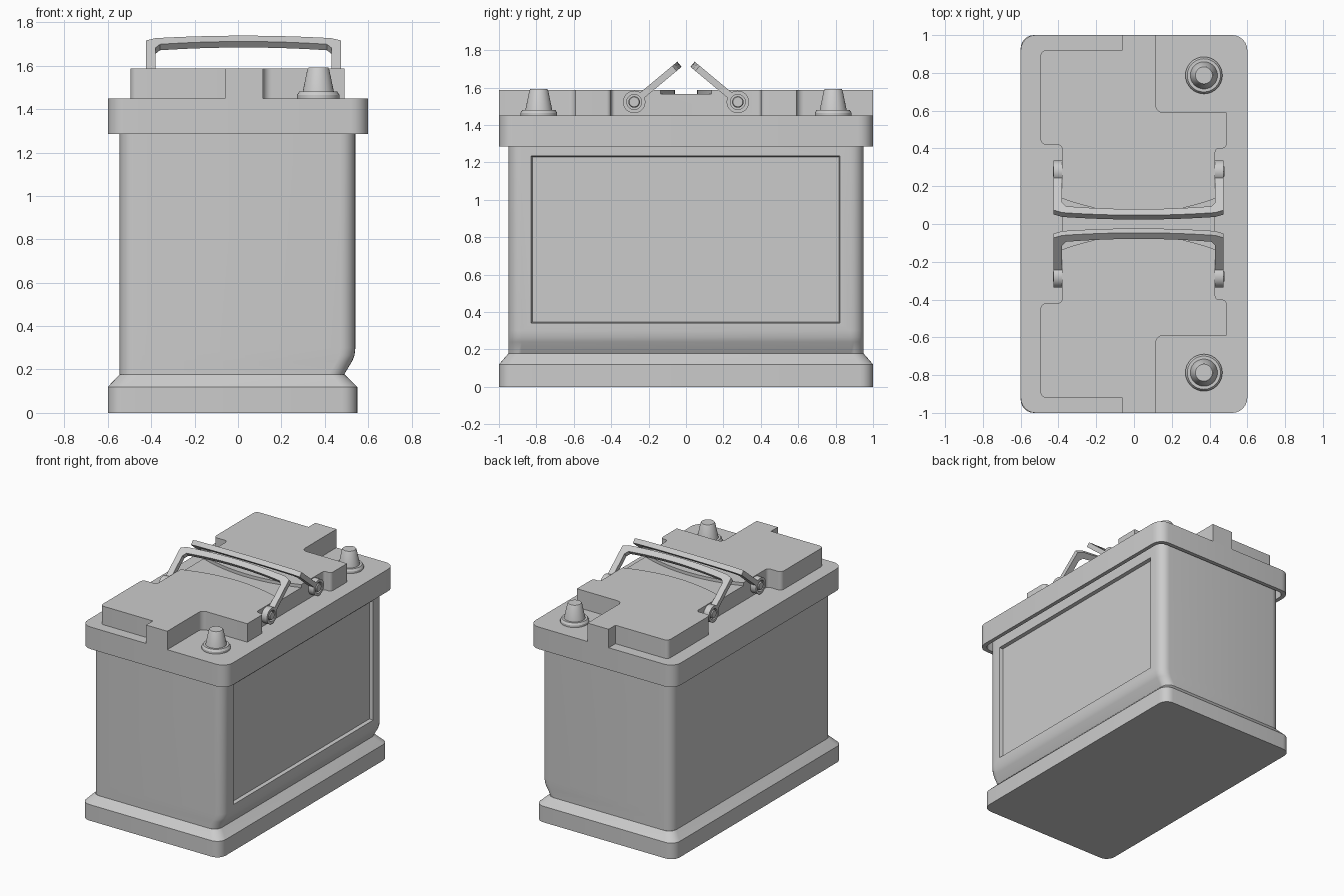
import bpy, bmesh
from math import sin, cos, pi, radians

if "Cube" in bpy.data.objects:
    bpy.data.objects.remove(bpy.data.objects["Cube"])


def loft(name, rings, closed=False, angle=30):
    """Skin equal-length point rings; cap the ends unless closed."""
    n = len(rings[0])
    bm = bmesh.new()
    vs = [[bm.verts.new(p) for p in r] for r in rings]
    pairs = list(zip(vs, vs[1:])) + ([(vs[-1], vs[0])] if closed else [])
    for a, b in pairs:
        for i in range(n):
            j = (i + 1) % n
            bm.faces.new((a[i], a[j], b[j], b[i]))
    if not closed:
        bm.faces.new(vs[0])
        bm.faces.new(vs[-1])
    bmesh.ops.recalc_face_normals(bm, faces=bm.faces)
    me = bpy.data.meshes.new(name)
    bm.to_mesh(me)
    bm.free()
    ob = bpy.data.objects.new(name, me)
    bpy.context.collection.objects.link(ob)
    smooth(ob, angle)
    return ob


def smooth(ob, angle=30):
    bpy.ops.object.select_all(action='DESELECT')
    ob.select_set(True)
    bpy.context.view_layer.objects.active = ob
    bpy.ops.object.shade_smooth_by_angle(angle=radians(angle))


def cut(ob, cutter):
    m = ob.modifiers.new("cut", 'BOOLEAN')
    m.operation, m.object, m.solver = 'DIFFERENCE', cutter, 'EXACT'
    bpy.context.view_layer.objects.active = ob
    bpy.ops.object.modifier_apply(modifier=m.name)
    bpy.data.objects.remove(cutter)
    smooth(ob)


def rounded(pts, seg=6):
    """Round right-angled corners of a 2D outline given as (x, y, radius)."""
    out = []
    for i, (x, y, r) in enumerate(pts):
        if r == 0:
            out.append((x, y))
            continue
        ends = []
        for q in (pts[i - 1], pts[(i + 1) % len(pts)]):
            dx, dy = q[0] - x, q[1] - y
            d = (dx * dx + dy * dy) ** 0.5
            ends.append((dx / d * r, dy / d * r))
        (ax, ay), (bx, by) = ends
        for k in range(seg + 1):
            t = k / seg * pi / 2
            out.append((x + ax * (1 - sin(t)) + bx * (1 - cos(t)),
                        y + ay * (1 - sin(t)) + by * (1 - cos(t))))
    # the sin/cos blend walks from the first tangent point to the second
    return out


def rect(x0, x1, y, r, z):
    pts = [(x0, -y, r), (x1, -y, r), (x1, y, r), (x0, y, r)]
    return [(px, py, z) for px, py in rounded(pts)]


def prism(name, outline, z0, z1):
    return loft(name, [[(x, y, z) for x, y in outline] for z in (z0, z1)])


def circle(r, h, axis, c, seg=32):
    ring = [(r * cos(2 * pi * i / seg), r * sin(2 * pi * i / seg)) for i in range(seg)]
    if axis == 'x':
        return [(h, c[0] + a, c[1] + b) for a, b in ring]
    return [(c[0] + a, c[1] + b, h) for a, b in ring]


# Foot with sloped shoulder
loft("base", [rect(-.6, .55, 1, .07, 0), rect(-.6, .55, 1, .07, .12),
              rect(-.545, .49, .95, .06, .178)])

# Case, undercut at the bottom of the right side
body = loft("case", [rect(-.545, x, .95, .07, z) for x, z in
                     ((.49, .17), (.49, .178), (.527, .24), (.537, .265), (.541, .30), (.541, 1.40))])
cut(body, loft("panel_cutter", [[(x, -.828 + g, .34 + g), (x, .823 - g, .34 + g),
                                 (x, .823 - g, 1.235 - g), (x, -.828 + g, 1.235 - g)]
                                for x, g in ((.516, .006), (.541, 0), (.6, 0))]))

# Lid with hollow skirt
loft("lid", [rect(-.57, .57, .97, .06, 1.38), rect(-.57, .57, .97, .06, 1.285),
             rect(-.6, .6, 1, .08, 1.285), rect(-.6, .6, 1, .08, 1.45)])

# Raised cover on the lid, with a waisted channel across the middle
half = [(.43, .40, .02), (.49, .40, .025), (.49, .59, 0), (.115, .59, .04), (.115, 1, 0),
        (-.06, 1, 0), (-.06, .92, 0), (-.495, .92, .03), (-.495, .42, .03), (-.38, .42, .025)]
cover = prism("cover", rounded(half + [(x, -y, r) for x, y, r in reversed(half)]), 1.45, 1.588)
xs = [.025 + .46 * i / 12 for i in range(-12, 13)]
side = [(x, .06 + .075 * ((x - .025) / .405) ** 2) for x in xs]
cut(cover, prism("channel_cutter", side + [(x, -y) for x, y in reversed(side)], 1.565, 1.7))

# Tapered terminals
for s, tag in ((-1, "front"), (1, "back")):
    loft(f"terminal_{tag}", [circle(r, z, 'z', (.37, s * .787)) for r, z in
                             ((.098, 1.44), (.098, 1.465), (.088, 1.48), (.072, 1.48),
                              (.05, 1.585), (.045, 1.592))])

# Folding handles: bowed frame, eyelets and pivot pins
arc = [i / 8 for i in range(-8, 9)]
outer = [(-.45, .045), (-.45, .28)] + [(.405 * a, .315 - .018 * a * a) for a in arc] \
    + [(.45, .28), (.45, .045)]
inner = [(.405, .045), (.405, .228)] + [(.385 * a, .273 - .02 * a * a) for a in reversed(arc)] \
    + [(-.405, .228), (-.405, .045)]
SN, CS = .64, .768
PY, PZ, PX = .277, 1.523, .025
for s, tag in ((-1, "front"), (1, "back")):
    loft(f"handle_{tag}", [[(PX + u, s * (PY - CS * v + SN * n), PZ + SN * v + CS * n)
                            for u, v in outer + inner] for n in (-.018, .018)], angle=20)
    for e, end in ((-1, "left"), (1, "right")):
        c = (s * PY, PZ)
        loft(f"handle_eyelet_{tag}_{end}",
             [circle(r, PX + e * h, 'x', c) for r, h in
              ((.06, .405), (.06, .45), (.04, .45), (.04, .405))], closed=True)
        loft(f"pivot_pin_{tag}_{end}",
             [circle(r, PX + e * h, 'x', c, 20) for r, h in
              ((.031, .38), (.031, .447), (.026, .453))])
